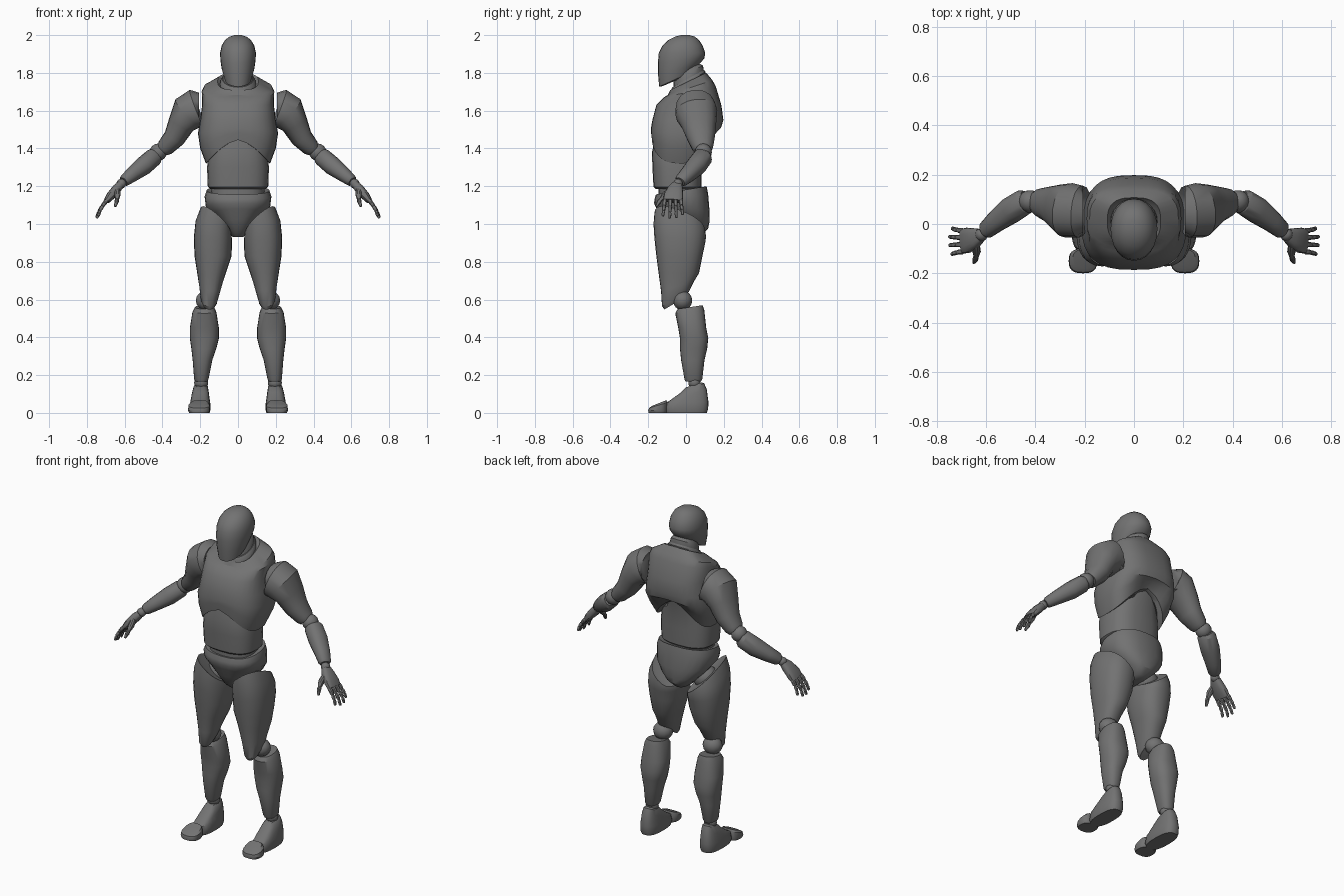
import bpy, bmesh, math
from mathutils import Vector

grey = bpy.data.materials.new("dark_grey")
grey.diffuse_color = (0.17, 0.17, 0.17, 1)


def finish(name, rings, mirror=False, angle=32):
    """Skin a list of point rings, cap both ends, shade, optionally mirror."""
    bm = bmesh.new()
    vr = [[bm.verts.new(p) for p in r] for r in rings]
    n = len(vr[0])
    for a, b in zip(vr, vr[1:]):
        for i in range(n):
            j = (i + 1) % n
            bm.faces.new((a[i], a[j], b[j], b[i]))
    bm.faces.new(vr[0])
    bm.faces.new(vr[-1])
    bmesh.ops.recalc_face_normals(bm, faces=bm.faces)
    me = bpy.data.meshes.new(name)
    bm.to_mesh(me)
    bm.free()
    me.materials.append(grey)
    ob = bpy.data.objects.new(name, me)
    bpy.context.collection.objects.link(ob)
    bpy.ops.object.select_all(action='DESELECT')
    ob.select_set(True)
    bpy.context.view_layer.objects.active = ob
    bpy.ops.object.shade_smooth_by_angle(angle=math.radians(angle))
    if mirror:
        ob.modifiers.new("mirror", 'MIRROR').use_mirror_merge = False
    return ob


def sp(v, e):
    return math.copysign(abs(v) ** e, v)


def stack(name, secs, e=0.85, n=24, mirror=False):
    """Vertical loft; section = z, xc, yc, rx, ry, [x slope, y slope, arch]."""
    rings = []
    for s in secs:
        z, xc, yc, rx, ry, sx, sy, arch = (list(s) + [0, 0, 0])[:8]
        ring = []
        for i in range(n):
            t = math.tau * i / n
            dx, dy = rx * sp(math.cos(t), e), ry * sp(math.sin(t), e)
            lift = arch * (1 - abs(dx / rx) ** 1.6) * (1.25 if dy > 0 else 1)
            ring.append((xc + dx, yc + dy, z + sx * dx + sy * dy + lift))
        rings.append(ring)
    return finish(name, rings, mirror)


def tube(name, secs, n=16, e=0.9):
    """Mirrored limb along a path; section = x, y, z, thickness, width along y."""
    pts = [Vector(s[:3]) for s in secs]
    rings = []
    for i, s in enumerate(secs):
        t = (pts[min(i + 1, len(pts) - 1)] - pts[max(i - 1, 0)]).normalized()
        b = Vector((0, 1, 0))
        b = (b - t * b.dot(t)).normalized()
        a = t.cross(b)
        rings.append([pts[i] + a * s[3] * sp(math.cos(math.tau * k / n), e)
                      + b * s[4] * sp(math.sin(math.tau * k / n), e) for k in range(n)])
    return finish(name, rings, True)


def joint(name, c, r, sx=1.0):
    """Mirrored ball joint."""
    rings = []
    for i in range(9):
        p = math.pi * (0.02 + 0.96 * i / 8)
        rings.append([(c[0] + sx * r * math.sin(p) * math.cos(math.tau * k / 14),
                       c[1] + r * math.sin(p) * math.sin(math.tau * k / 14),
                       c[2] + r * math.cos(p)) for k in range(14)])
    return finish(name, rings, True)


# Head and neck
stack("head", [
    (1.757, 0, -.06, .046, .066, 0, .42), (1.768, 0, -.052, .070, .090, 0, .45),
    (1.820, 0, -.038, .086, .110, 0, .25), (1.865, 0, -.026, .093, .123, 0, .1),
    (1.905, 0, -.021, .095, .123), (1.945, 0, -.018, .086, .106),
    (1.975, 0, -.012, .068, .080), (1.992, 0, -.006, .045, .052),
    (2.0, 0, -.004, .018, .022)], e=0.95)
stack("neck", [
    (1.70, 0, .010, .088, .082, 0, .5), (1.775, 0, .014, .080, .080, 0, .55),
    (1.80, 0, .012, .076, .078, 0, .5), (1.83, 0, .0, .06, .06, 0, .4)], e=1)
stack("neck_ring", [
    (1.725, 0, .008, .097, .092, 0, .55), (1.755, 0, .011, .093, .092, 0, .55),
    (1.770, 0, .012, .084, .084, 0, .55)], e=1)

# Torso
stack("chest", [
    (1.345, 0, -.03, .140, .125, 0, 0, .10), (1.32, 0, -.03, .170, .150, 0, 0, .125),
    (1.40, 0, -.015, .200, .170, 0, 0, .085), (1.48, 0, .0, .212, .186, 0, 0, .025),
    (1.55, 0, .010, .200, .188), (1.63, 0, .015, .190, .172),
    (1.70, 0, .022, .192, .136, 0, .2), (1.722, 0, .022, .180, .118, 0, .33),
    (1.755, 0, .012, .108, .095, 0, .48), (1.735, 0, .008, .090, .085, 0, .5)],
    e=0.72, n=32)
stack("abdomen", [
    (1.185, 0, -.045, .145, .115), (1.197, 0, -.045, .160, .127),
    (1.30, 0, -.047, .164, .131), (1.38, 0, -.048, .155, .132),
    (1.47, 0, -.03, .13, .13)], e=0.75)
stack("waist_core", [(1.10, 0, -.035, .14, .11), (1.23, 0, -.035, .14, .11)])
stack("pelvis", [
    (.932, 0, -.01, .028, .055), (.95, 0, -.008, .048, .090, 0, -.1),
    (1.0, 0, -.008, .095, .125, 0, -.2), (1.045, 0, -.016, .137, .140, 0, -.25),
    (1.088, 0, -.022, .170, .147, 0, -.15), (1.145, 0, -.025, .177, .142, 0, .1),
    (1.178, 0, -.025, .166, .134, 0, .16), (1.172, 0, -.025, .145, .115, 0, .16)], e=0.82)

# Legs
stack("thigh", [
    (.580, .152, -.060, .032, .054, 0, .6), (.605, .152, -.055, .045, .072, 0, .55),
    (.67, .146, -.045, .059, .087, 0, .3), (.74, .140, -.038, .076, .107),
    (.83, .132, -.035, .098, .122), (.91, .133, -.033, .101, .134, .15, -.1),
    (.965, .128, -.033, .097, .139, .5, -.25), (1.008, .118, -.032, .082, .135, .8, -.37),
    (1.000, .118, -.032, .065, .115, .8, -.37)], mirror=True)
joint("hip_joint", (.11, -.03, .99), .07)
joint("knee_joint", (.166, -.018, .595), .052, 1.1)
stack("shin", [
    (.165, .194, .038, .030, .040), (.178, .194, .039, .038, .047),
    (.28, .188, .036, .052, .062), (.34, .181, .040, .066, .072),
    (.395, .178, .043, .077, .075), (.45, .178, .033, .077, .074),
    (.535, .178, .020, .063, .077, 0, .1),
    (.56, .177, .022, .050, .066, 0, .15)], mirror=True)
joint("ankle_joint", (.195, .045, .16), .034, 1.1)
stack("foot", [
    (0, .20, .0, .050, .110), (.02, .20, .0, .055, .117), (.055, .20, .006, .053, .113),
    (.095, .199, .012, .046, .098, 0, .30), (.132, .197, .034, .038, .062, 0, .4),
    (.148, .197, .042, .028, .042, 0, .3)], e=0.75, mirror=True)
stack("toe", [
    (0, .207, -.15, .052, .048), (.012, .207, -.15, .058, .050),
    (.040, .206, -.148, .056, .048, 0, .3), (.052, .203, -.142, .045, .038, 0, .4)],
    e=0.75, mirror=True)

# Arms
tube("upper_arm", [
    (.206, .050, 1.610, .085, .088), (.216, .050, 1.610, .108, .106),
    (.262, .055, 1.588, .100, .112), (.300, .068, 1.530, .072, .094),
    (.338, .080, 1.455, .058, .074), (.385, .088, 1.405, .047, .056),
    (.400, .090, 1.39, .036, .044)])
joint("elbow_joint", (.422, .092, 1.38), .046)
tube("forearm", [
    (.432, .098, 1.365, .036, .040), (.445, .090, 1.355, .048, .052),
    (.500, .055, 1.308, .050, .054), (.560, .010, 1.262, .040, .044),
    (.600, -.025, 1.230, .031, .036), (.607, -.031, 1.224, .024, .027)])
joint("wrist_joint", (.618, -.043, 1.213), .026)
tube("palm", [
    (.622, -.046, 1.208, .020, .028), (.642, -.056, 1.186, .025, .040),
    (.675, -.066, 1.148, .023, .052), (.695, -.070, 1.122, .016, .050)], e=0.75)

# Fingers: three short segments each, plus a thumb
fingers = ((-.112, -.010, .012), (-.083, -.001, 0), (-.055, 0, .003), (-.028, -.012, .018))
for i, (y, dx, drop) in enumerate(fingers):
    fan = (y + .07) * .25
    knots = [(.693, y, 1.128), (.720 + dx / 3, y + fan / 3, 1.092 + drop / 3),
             (.738 + dx / 1.5, y + fan / 1.5, 1.062 + drop / 1.5),
             (.749 + dx, y + fan, 1.030 + drop)]
    for k in range(3):
        r = .0115 - .0015 * k
        a, b = Vector(knots[k]), Vector(knots[k + 1])
        tube(f"finger_{i + 1}_segment_{k + 1}",
             [(*a, r * .7, r * .7), (*a.lerp(b, .2), r, r),
              (*a.lerp(b, .8), r * .9, r * .9), (*b, r * .6, r * .6)], n=10)
tube("thumb_base", [(.640, -.085, 1.180, .015, .015), (.638, -.112, 1.155, .017, .017),
                    (.640, -.130, 1.132, .011, .011)], n=10)
tube("thumb_tip", [(.640, -.128, 1.136, .009, .009), (.643, -.142, 1.118, .012, .012),
                   (.650, -.157, 1.092, .006, .006)], n=10)
